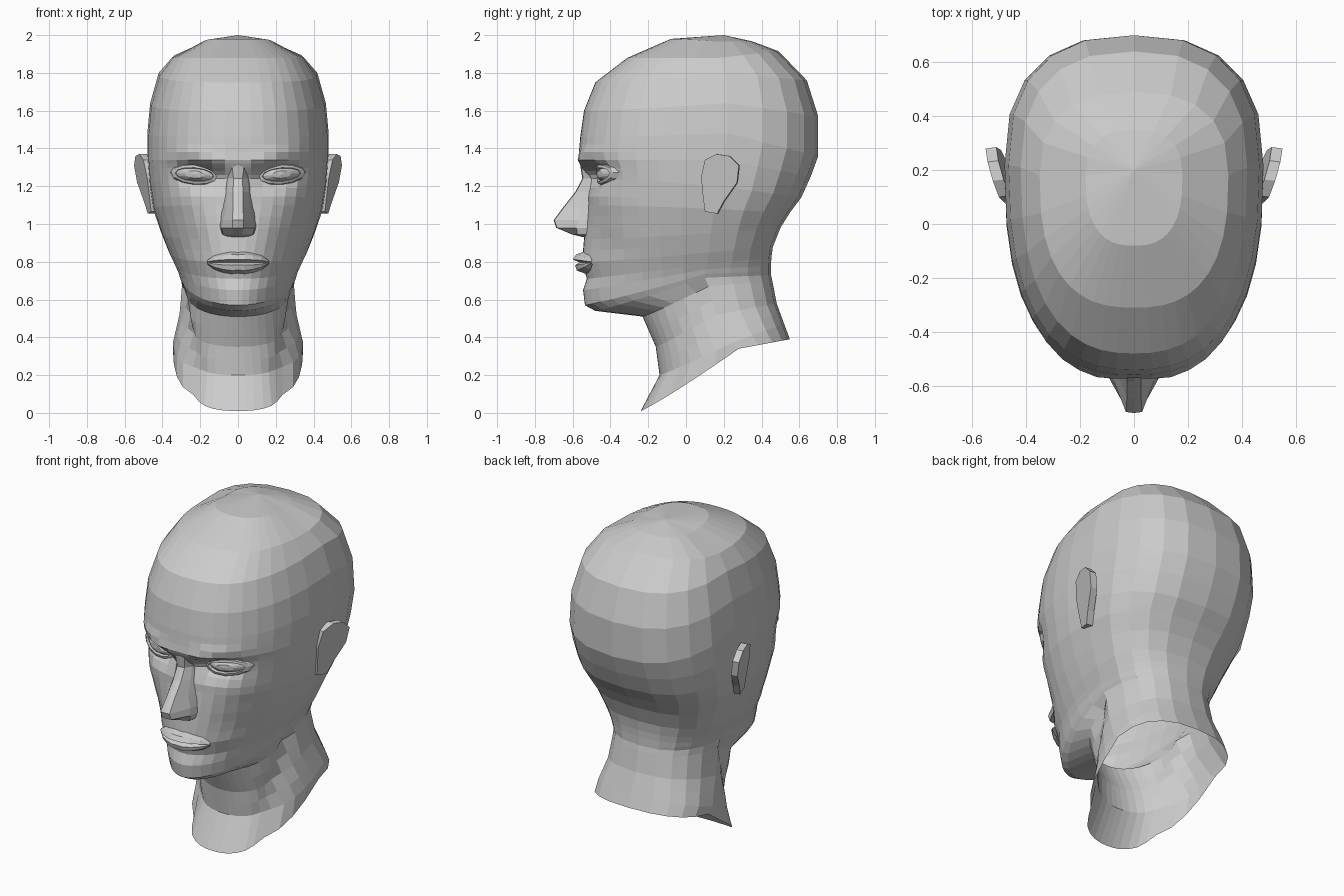
import bpy, bmesh
from math import sin, cos, pi, exp


def make(name, bm, merge=True):
    """Turn one half into a mirrored, flat-shaded object."""
    bmesh.ops.remove_doubles(bm, verts=bm.verts, dist=0.0005)
    me = bpy.data.meshes.new(name)
    bm.to_mesh(me)
    bm.free()
    ob = bpy.data.objects.new(name, me)
    bpy.context.collection.objects.link(ob)
    mod = ob.modifiers.new("mirror", 'MIRROR')
    mod.use_mirror_merge = merge
    mod.merge_threshold = 0.001
    return ob


def loft(rows):
    """Quads between rows of points, rows running top to bottom."""
    bm = bmesh.new()
    grid = [[bm.verts.new(p) for p in row] for row in rows]
    for a, b in zip(grid, grid[1:]):
        for j in range(len(a) - 1):
            bm.faces.new((b[j], b[j + 1], a[j + 1], a[j]))
    return bm


# Head and neck: tilted rings
# front y, front z, side x, side y, side z, back y, back z, squareness
skull = [
    (0.20, 2.00, 0.00, 0.20, 2.00, 0.20, 2.00, 2.5),
    (-0.08, 1.98, 0.18, 0.18, 1.965, 0.35, 1.967, 2.6),
    (-0.31, 1.88, 0.35, 0.18, 1.88, 0.49, 1.915, 2.6),
    (-0.48, 1.75, 0.42, 0.21, 1.80, 0.64, 1.76, 2.5),
    (-0.54, 1.60, 0.465, 0.22, 1.64, 0.70, 1.57, 2.5),
    (-0.56, 1.46, 0.48, 0.22, 1.48, 0.70, 1.36, 2.5),
    (-0.57, 1.34, 0.48, 0.20, 1.34, 0.66, 1.25, 2.5),
    (-0.53, 1.24, 0.47, 0.18, 1.20, 0.61, 1.14, 2.5),
    (-0.52, 1.10, 0.45, 0.15, 1.08, 0.55, 1.06, 2.4),
    (-0.54, 0.92, 0.405, 0.13, 0.95, 0.50, 0.98, 2.2),
]
jaw_and_neck = [
    (-0.55, 0.80, 0.365, 0.12, 0.85, 0.46, 0.88, 2.05),
    (-0.525, 0.71, 0.335, 0.11, 0.79, 0.452, 0.82, 2.0),
    (-0.545, 0.65, 0.32, 0.10, 0.76, 0.45, 0.78, 1.9),
    (-0.535, 0.57, 0.31, 0.10, 0.735, 0.45, 0.75, 1.85),
    (-0.48, 0.54, 0.30, 0.10, 0.715, 0.45, 0.73, 1.85),
    (-0.23, 0.51, 0.297, 0.12, 0.67, 0.457, 0.70, 2.0),
    (-0.16, 0.35, 0.31, 0.16, 0.52, 0.48, 0.58, 2.1),
    (-0.14, 0.20, 0.345, 0.24, 0.37, 0.52, 0.47, 2.2),
    (-0.24, 0.01, 0.345, 0.28, 0.34, 0.55, 0.39, 2.3),
]
keys = skull + jaw_and_neck
splits = {5: 3, 6: 5, 7: 3, 8: 3, 9: 2, 15: 2, 16: 2}      # extra rings
FRONT, BACK = 10, 5


def carve(x, y, z):
    """Sink the eye socket, shape brow and cheek, groove the neck."""
    if z < 0.66:
        if y > -0.2:
            x *= 1 - 0.12 * exp(-((y + 0.07 - 0.29 * (z - 0.2)) / 0.05) ** 2)
        return x, y, z
    if y > -0.15:
        return x, y, z
    d = z - 1.27 - 0.2 * (x - 0.2)
    side = exp(-((x - 0.19) / 0.12) ** 2)
    y += 0.09 * side * exp(-(d / (0.045 if d > 0 else 0.07)) ** 2)
    y -= 0.018 * side * exp(-((d - 0.09) / 0.035) ** 2)
    y -= 0.015 * exp(-((x - 0.3) / 0.1) ** 2 - ((z - 1.12) / 0.06) ** 2)
    y += 0.02 * exp(-((x - 0.24) / 0.08) ** 2 - ((z - 0.9) / 0.08) ** 2)
    return x, y, z


def ring(k):
    fy, fz, sx, sy, sz, by, bz, n = k
    rise = 1.4 if fz > 0.75 else 1.1
    pts = []
    for j in range(FRONT + BACK + 1):
        front = j <= FRONT
        a = pi / 2 * ((j / FRONT) ** 1.25 if front else 1 - (j - FRONT) / BACK)
        e = 2 / (n if front else 2.5)
        x, c = sx * max(sin(a), 0) ** e, max(cos(a), 0) ** e
        ey, ez = (fy, fz) if front else (by, bz)
        y = sy + (ey - sy) * c
        z = ez + (sz - ez) * (1 - c) ** (rise if front else 1)
        pts.append(carve(x, y, z))
    return pts


rows = []
for i, (a, b) in enumerate(zip(keys, keys[1:])):
    m = splits.get(i, 1)
    rows += [ring([p + (q - p) * s / m for p, q in zip(a, b)]) for s in range(m)]
rows.append(ring(keys[-1]))
make("head_and_neck", loft(rows))

# Nose: z, base half-width, base y, wing x, wing y, ridge half-width, ridge y
nose = [
    (1.34, 0.075, -0.49, 0.055, -0.53, 0.035, -0.560),
    (1.24, 0.080, -0.46, 0.050, -0.51, 0.024, -0.545),
    (1.17, 0.085, -0.46, 0.055, -0.53, 0.026, -0.582),
    (1.09, 0.095, -0.47, 0.060, -0.56, 0.026, -0.645),
    (1.02, 0.098, -0.48, 0.080, -0.57, 0.030, -0.697),
    (0.98, 0.098, -0.49, 0.088, -0.58, 0.030, -0.683),
    (0.945, 0.085, -0.49, 0.080, -0.575, 0.022, -0.600),
    (0.93, 0.060, -0.49, 0.050, -0.51, 0.018, -0.540),
]
make("nose", loft([[(0, ry - 0.004, z), (r, ry, z), (m, my, z), (w, by, z)]
                   for z, w, by, m, my, r, ry in nose]))

# Lips: one profile swept from the middle to the corner
profile = [(-0.535, 0.855), (-0.582, 0.838), (-0.600, 0.812), (-0.562, 0.796),
           (-0.588, 0.782), (-0.580, 0.755), (-0.525, 0.735)]
stations = [(0, 0.97), (0.035, 1.03), (0.08, 0.88), (0.125, 0.62), (0.165, 0.15)]
make("lips", loft([[(x, -0.55 + 1.9 * x * x + (y + 0.55) * k, 0.798 + (z - 0.798) * k)
                    for x, k in stations] for y, z in profile]))

# Eyes: almond rings for the lids, then the domed eyeball
almond = [(0.140, 0.072, 0.05), (0.122, 0.050, -0.004), (0.102, 0.036, -0.006),
          (0.100, 0.033, 0.014), (0.050, 0.020, -0.002), (0, 0, -0.004)]
rows = []
for w, h, dy in almond:
    row = []
    for j in range(13):
        a = -2 * pi * j / 12
        dx = w * cos(a)
        dz = h * sin(a) + 0.08 * dx
        row.append((0.23 + dx, -0.462 + 0.33 * dx + 2.8 * dx * dx + dy + 0.2 * max(-dz, 0),
                    1.262 + dz))
    rows.append(row)
make("eyes", loft(rows), merge=False)

# Ears: thick tilted plate with a shallow rim
outline = [(0.08, 1.25), (0.09, 1.14), (0.10, 1.065), (0.165, 1.055), (0.20, 1.12),
           (0.27, 1.22), (0.28, 1.31), (0.23, 1.36), (0.16, 1.37), (0.10, 1.34)]
outer = [(0.48 + 0.3 * (y - 0.1) + 0.15 * (z - 1.2), y, z) for y, z in outline]
inner = [(x - 0.04, y + 0.005, z) for x, y, z in outer]
bm = bmesh.new()
vo = [bm.verts.new(p) for p in outer]
vi = [bm.verts.new(p) for p in inner]
face = bm.faces.new(vo)
bm.faces.new(vi[::-1])
for j in range(len(vo)):
    k = (j + 1) % len(vo)
    bm.faces.new((vo[k], vo[j], vi[j], vi[k]))
bmesh.ops.inset_region(bm, faces=[face], thickness=0.025, depth=-0.008)
make("ears", bm, merge=False)
